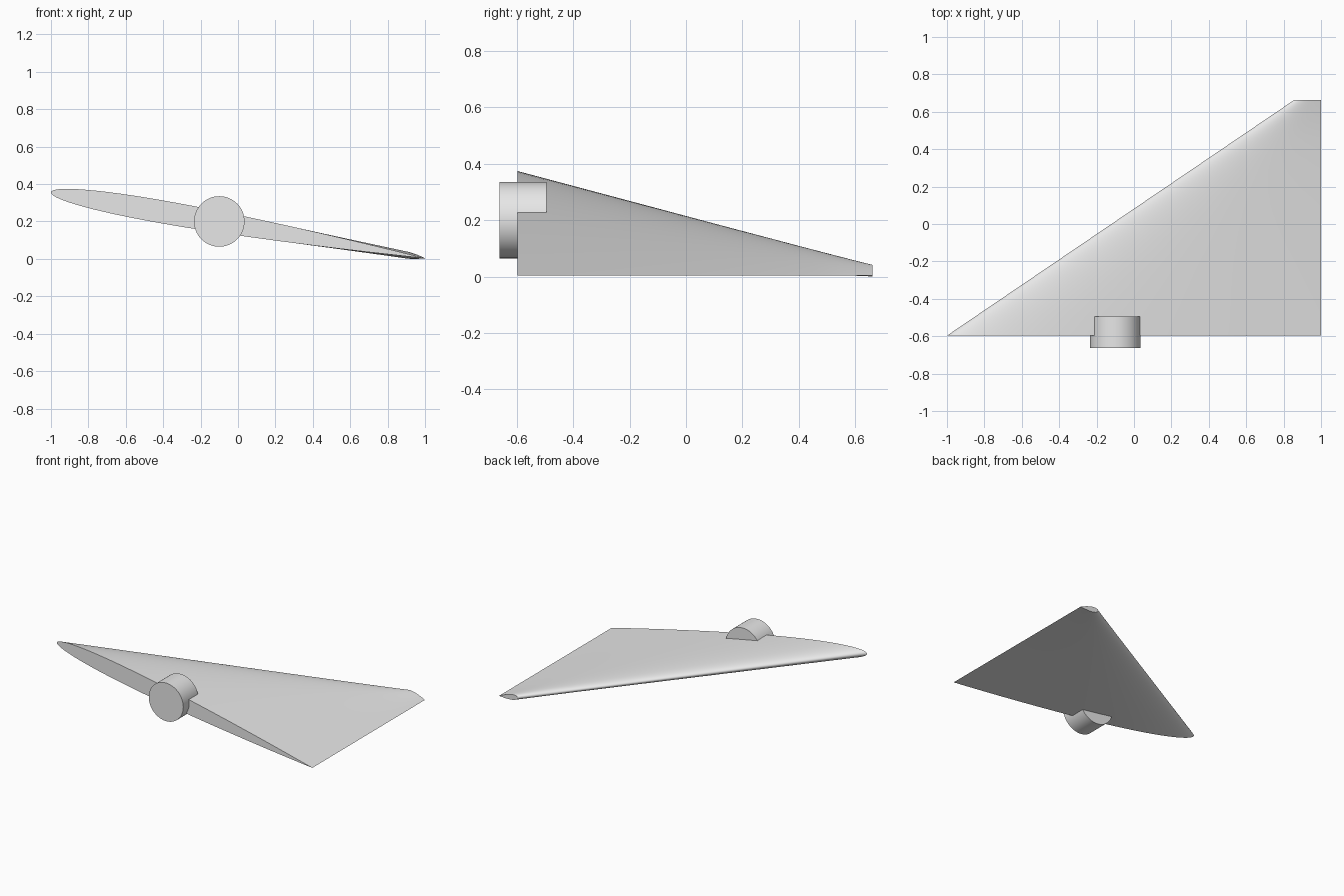
import bpy
import bmesh
import math

old = bpy.data.objects.get("Cube")
if old:
    bpy.data.objects.remove(old, do_unlink=True)

PITCH = math.radians(10)      # nose-up tilt of the chord
TRAIL_X, TRAIL_Z = 1.0, 0.0035
ROOT_Y, TIP_Y = -0.597, 0.662
SIDE_POINTS, SPAN_STEPS = 36, 12

grey = bpy.data.materials.new("light grey")
grey.use_nodes = True
colour = (0.8, 0.8, 0.8, 1)
grey.diffuse_color = colour
grey.node_tree.nodes["Principled BSDF"].inputs["Base Color"].default_value = colour


def half_thickness(c):
    """Symmetric airfoil with a closed trailing edge, per unit thickness."""
    return 5 * (0.2969 * math.sqrt(c) - 0.126 * c - 0.3516 * c**2
                + 0.2843 * c**3 - 0.1036 * c**4)


def airfoil(lead_x, thickness):
    """Section loop: trailing edge, over the top, round the nose, underneath."""
    chord = (TRAIL_X - lead_x) / math.cos(PITCH)
    points = []
    for i in range(2 * SIDE_POINTS):
        angle = math.pi * i / SIDE_POINTS
        c = (1 + math.cos(angle)) / 2
        side = 1 if i <= SIDE_POINTS else -1
        n = side * thickness * half_thickness(c) * chord
        back = (1 - c) * chord
        points.append((TRAIL_X - back * math.cos(PITCH) + n * math.sin(PITCH),
                       TRAIL_Z + back * math.sin(PITCH) + n * math.cos(PITCH)))
    return points


def finish(name, bm):
    bmesh.ops.recalc_face_normals(bm, faces=bm.faces)
    mesh = bpy.data.meshes.new(name)
    bm.to_mesh(mesh)
    bm.free()
    mesh.materials.append(grey)
    obj = bpy.data.objects.new(name, mesh)
    bpy.context.collection.objects.link(obj)
    bpy.ops.object.select_all(action='DESELECT')
    obj.select_set(True)
    bpy.context.view_layer.objects.active = obj
    bpy.ops.object.shade_smooth_by_angle(angle=math.radians(35))
    return obj


# Wing: straight loft from the thin root section to the stubby tip section
root = airfoil(-1.0, 0.06)
tip = airfoil(0.855, 0.25)
bm = bmesh.new()
rings = []
for s in range(SPAN_STEPS + 1):
    f = s / SPAN_STEPS
    y = ROOT_Y + f * (TIP_Y - ROOT_Y)
    rings.append([bm.verts.new((a[0] + f * (b[0] - a[0]), y, a[1] + f * (b[1] - a[1])))
                  for a, b in zip(root, tip)])
for near, far in zip(rings, rings[1:]):
    for i in range(len(near)):
        j = (i + 1) % len(near)
        bm.faces.new((near[i], near[j], far[j], far[i]))
bm.faces.new(rings[0])
bm.faces.new(rings[-1])
finish("wing", bm)

# Mounting hub: cylinder along y, partly sunk into the root
HUB_FRONT, HUB_BACK = -0.662, -0.495
bm = bmesh.new()
bmesh.ops.create_cone(bm, cap_ends=True, segments=64, radius1=0.135,
                      radius2=0.135, depth=HUB_BACK - HUB_FRONT)
hub = finish("mounting_hub", bm)
hub.rotation_euler = (math.pi / 2, 0, 0)
hub.location = (-0.1, (HUB_FRONT + HUB_BACK) / 2, 0.2)
